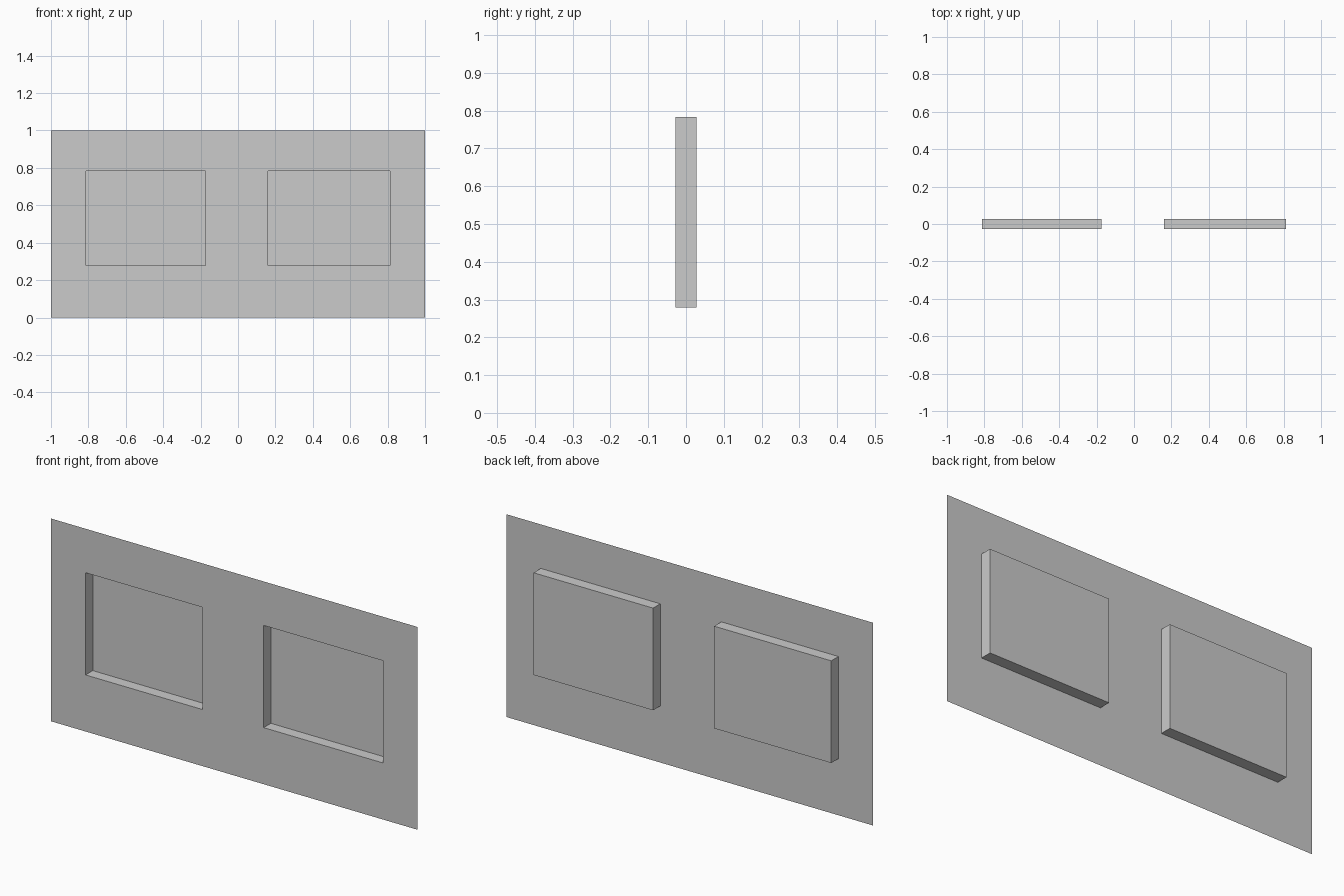
import bpy, bmesh

if "Cube" in bpy.data.objects:
    bpy.data.objects.remove(bpy.data.objects["Cube"])

DEPTH = 0.028
XS = [-1.0, -0.812, -0.173, 0.16, 0.812, 1.0]
ZS = [0.0, 0.279, 0.783, 1.0]

bm = bmesh.new()

# Thin wall sheet, split along the panel edges, facing the front
grid = [[bm.verts.new((x, -DEPTH, z)) for x in XS] for z in ZS]
panels = []
for r in range(len(ZS) - 1):
    for c in range(len(XS) - 1):
        f = bm.faces.new((grid[r][c], grid[r][c + 1],
                          grid[r + 1][c + 1], grid[r + 1][c]))
        if r == 1 and c in (1, 3):
            panels.append(f)

# Two recessed panels pushed out to the back
pushed = bmesh.ops.extrude_discrete_faces(bm, faces=panels)["faces"]
for f in pushed:
    bmesh.ops.translate(bm, verts=f.verts[:], vec=(0, 2 * DEPTH, 0))

mesh = bpy.data.meshes.new("recessed_wall")
bm.to_mesh(mesh)
bm.free()
wall = bpy.data.objects.new("recessed_wall", mesh)
bpy.context.collection.objects.link(wall)
